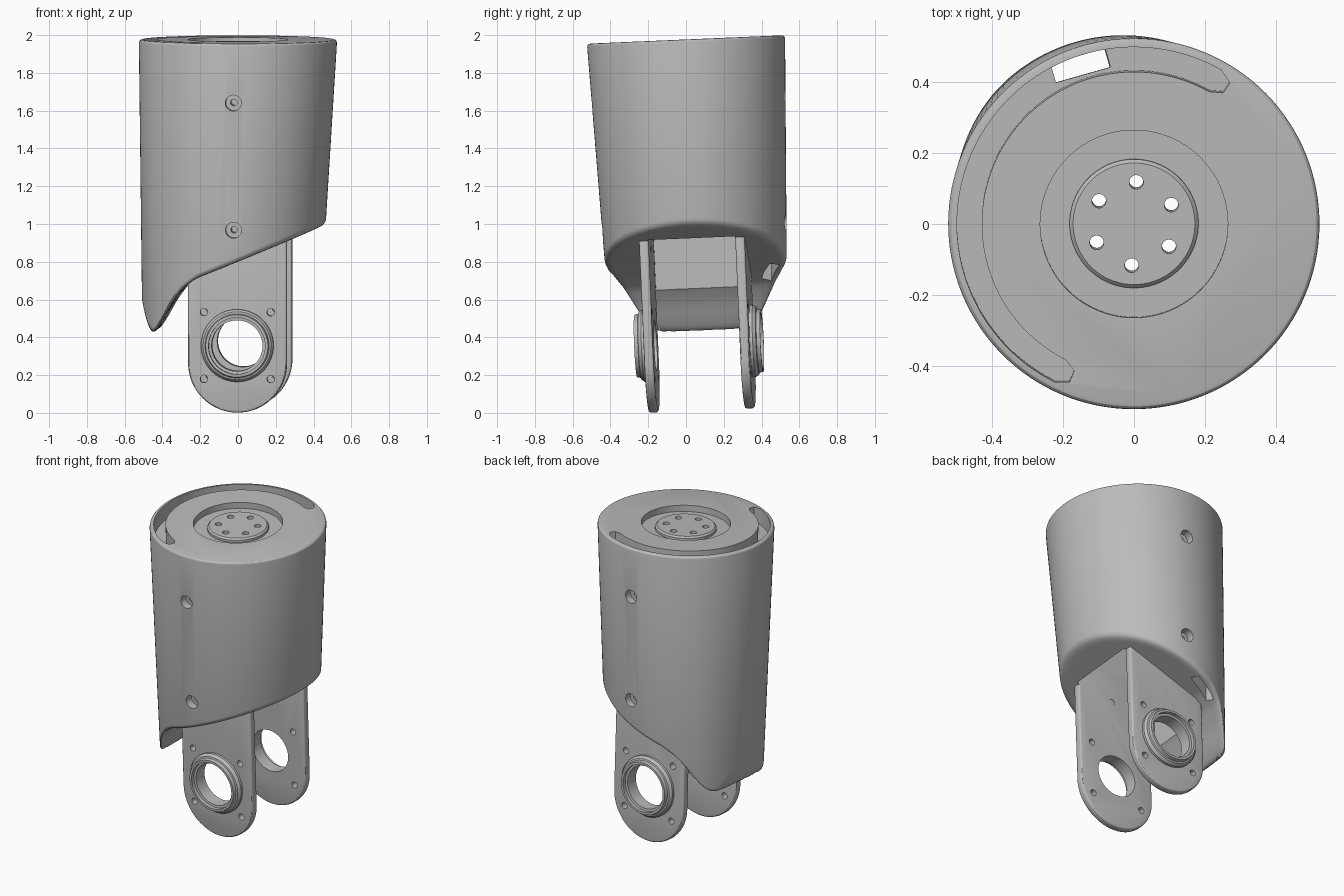
import bpy, bmesh, math
from mathutils import Matrix, Vector

cube = bpy.data.objects.get("Cube")
if cube:
    bpy.data.objects.remove(cube, do_unlink=True)

grey = bpy.data.materials.new("grey")
grey.use_nodes = True
COL = (0.5, 0.5, 0.5, 1)
grey.diffuse_color = COL
grey.node_tree.nodes["Principled BSDF"].inputs["Base Color"].default_value = COL

# Local frame: origin at the centre of the top, slightly tilted and turned in the world
PLACE = (Matrix.Translation((0, 0, 1.977)) @ Matrix.Rotation(0.043, 4, 'X')
         @ Matrix.Rotation(-0.055, 4, 'Z'))
ALONG_Y = Matrix.Rotation(math.pi / 2, 4, 'X')   # local z -> -y, local y -> z
T = Matrix.Translation


def finish(bm, name):
    bmesh.ops.recalc_face_normals(bm, faces=bm.faces)
    me = bpy.data.meshes.new(name)
    bm.to_mesh(me)
    bm.free()
    ob = bpy.data.objects.new(name, me)
    bpy.context.collection.objects.link(ob)
    me.materials.append(grey)
    return ob


def cone(name, r1, r2, depth, mat, n=48):
    bm = bmesh.new()
    bmesh.ops.create_cone(bm, cap_ends=True, segments=n, radius1=r1, radius2=r2,
                          depth=depth, matrix=mat)
    return finish(bm, name)


def box(name, size, mat):
    bm = bmesh.new()
    bmesh.ops.create_cube(bm, size=1, matrix=mat @ Matrix.Diagonal((*size, 1)))
    return finish(bm, name)


def prism(name, pts, depth, mat):
    bm = bmesh.new()
    f = bm.faces.new([bm.verts.new((x, y, 0)) for x, y in pts])
    r = bmesh.ops.extrude_face_region(bm, geom=[f])
    vs = [v for v in r["geom"] if isinstance(v, bmesh.types.BMVert)]
    bmesh.ops.translate(bm, verts=vs, vec=(0, 0, depth))
    bmesh.ops.transform(bm, matrix=mat, verts=bm.verts)
    return finish(bm, name)


def lathe(name, profile, mat, n=64):
    bm = bmesh.new()
    rings = [[bm.verts.new((r * math.cos(2 * math.pi * i / n), r * math.sin(2 * math.pi * i / n), z))
              for i in range(n)] for r, z in profile]
    for a, b in zip(rings, rings[1:] + rings[:1]):
        for i in range(n):
            j = (i + 1) % n
            bm.faces.new((a[i], a[j], b[j], b[i]))
    bmesh.ops.transform(bm, matrix=mat, verts=bm.verts)
    return finish(bm, name)


def cut(ob, cutters):
    for c in cutters:
        c.hide_render = True
        m = ob.modifiers.new("cut", 'BOOLEAN')
        m.object, m.solver = c, 'EXACT'


# Underside height across x: slanted, then dropping to a rounded lip
EDGE = [(-0.6, -1.28), (-0.525, -1.34), (-0.5, -1.42), (-0.465, -1.53), (-0.43, -1.55),
        (-0.39, -1.49), (-0.34, -1.395), (-0.28, -1.31), (-0.2, -1.25), (0.6, -0.924)]


def edge_at(x):
    for (xa, za), (xb, zb) in zip(EDGE, EDGE[1:]):
        if x <= xb:
            return za + (zb - za) * (x - xa) / (xb - xa)
    return EDGE[-1][1]


def under(x):
    return sum(edge_at(x + k * 0.008) for k in (-2, -1, 0, 1, 2)) / 5


def wall(a, z, inset=0):
    r = 0.525 + 0.037 * z - inset
    return Vector((0.025 * z + r * math.cos(a), r * math.sin(a), z))


# Tapered body with filleted rims and heightfield underside
def make_body(n=128, rings=44, fillet=0.03, rim=0.018):
    bm = bmesh.new()
    cols = []
    for i in range(n):
        a = 2 * math.pi * i / n
        col = [wall(a, -rim * (1 - math.sin(t)), rim * (1 - math.cos(t)))
               for t in (math.pi / 2, 1.05, 0.52, 0)]
        z = -1.2
        for _ in range(6):
            z = under(wall(a, z).x) + fillet
        base = wall(a, z)
        centre = Vector((-0.03, 0, 0))
        span = Vector((base.x + 0.03, base.y, 0))
        length = span.length
        for k in range(rings + 4):
            d = fillet * (k / 5) ** 2 if k < 5 else fillet + (length - fillet) * (k - 4) / rings
            p = centre + span * (1 - d / length)
            q = max(fillet - d, 0)
            lift = fillet - math.sqrt(fillet ** 2 - q ** 2)
            p.z = under(p.x) + lift
            col.append(p)
        cols.append([bm.verts.new(p) for p in col])
    mid = bm.verts.new((-0.03, 0, under(-0.03)))
    for i in range(n):
        a, b = cols[i], cols[(i + 1) % n]
        for k in range(len(a) - 1):
            bm.faces.new((a[k], a[k + 1], b[k + 1], b[k]))
        bm.faces.new((a[-1], mid, b[-1]))
    bm.faces.new([c[0] for c in cols])
    return finish(bm, "body")


body = make_body()
boss = cone("hub_disc", 0.182, 0.182, 0.12, T((0, 0, -0.075)), 64)
bev = boss.modifiers.new("chamfer", 'BEVEL')
bev.width, bev.segments = 0.01, 1

# Body cutters: hub recess, inner pocket, cable slot and cable tunnel
recess = cone("recess_cutter", 0.265, 0.265, 0.2, T((0, 0, 0.06)), 96)
pocket = box("pocket_cutter", (0.57, 0.464, 1.6), T((0.0, 0, -0.92)))
A0, A1, STEPS = math.radians(61), math.radians(249), 72
arc = [A0 + (A1 - A0) * i / STEPS for i in range(STEPS + 1)]
pad = 0.035
slot_pts = ([(0.5 * math.cos(a), 0.5 * math.sin(a)) for a in arc[1:-1]]
            + [(0.482 * math.cos(A1 + pad), 0.482 * math.sin(A1 + pad)),
               (0.448 * math.cos(A1 + pad), 0.448 * math.sin(A1 + pad))]
            + [(0.43 * math.cos(a), 0.43 * math.sin(a)) for a in arc[-2:0:-1]]
            + [(0.448 * math.cos(A0 - pad), 0.448 * math.sin(A0 - pad)),
               (0.482 * math.cos(A0 - pad), 0.482 * math.sin(A0 - pad))])
slot = prism("slot_cutter", slot_pts, 0.2, T((0, 0, -0.1)))
tunnel = box("tunnel_cutter", (0.16, 0.055, 1.3), T((-0.175, 0.409, -0.7))
             @ Matrix.Rotation(-0.043, 4, 'X') @ Matrix.Rotation(0.33, 4, 'Z'))

# Hub bolt holes, and counterbored screw holes in front and back
bolts = [cone("bolt_cutter", 0.02, 0.02, 0.6,
              T((0.118 * math.sin(k * math.pi / 3), 0.118 * math.cos(k * math.pi / 3), 0)), 20)
         for k in range(6)]
screws = []
for z in (-0.315, -0.99):
    for s in (-1, 1):
        y = s * (0.525 + 0.037 * z)
        screws.append(cone("counterbore_cutter", 0.042, 0.042, 0.1, T((0.003, y, z)) @ ALONG_Y, 28))
        screws.append(cone("screw_cutter", 0.017, 0.017, 0.3, T((0.003, y, z)) @ ALONG_Y, 20))
cut(body, [recess, pocket, slot, tunnel] + bolts + screws)
cut(boss, bolts)
cutters = [recess, pocket, slot, tunnel] + bolts + screws
parts = [body, boss]

# Fork arms with rounded ends, bearing bores and bushings
CX, CZ, HALF = 0.012, -1.61, 0.262
outline = [(CX - HALF, -0.9)] + [
    (CX - HALF * math.cos(math.pi * i / 32), -1.704 - HALF * math.sin(math.pi * i / 32))
    for i in range(33)] + [(CX + HALF, -0.9)]
bushing_profile = [(0.135, -0.02), (0.135, 0.03), (0.15, 0.032), (0.15, 0.055), (0.165, 0.055),
                   (0.17, 0.035), (0.18, 0.032), (0.192, 0.015), (0.192, -0.02)]
for side, name in ((-1, "front"), (1, "back")):
    arm = prism(name + "_arm", outline, 0.05, T((0, side * 0.255 + 0.025, 0)) @ ALONG_Y)
    b = arm.modifiers.new("soft_edge", 'BEVEL')
    b.width, b.segments, b.limit_method = 0.012, 3, 'ANGLE'
    at = T((CX, side * 0.255, CZ))
    holes = [cone("bore_cutter", 0.135, 0.135, 0.3, at @ ALONG_Y, 64)]
    for dx in (-0.177, 0.177):
        for dz in (-0.177, 0.177):
            holes.append(cone("arm_screw_cutter", 0.02, 0.02, 0.3, at @ T((dx, 0, dz)) @ ALONG_Y, 20))
    holes.append(cone("pin_cutter", 0.02, 0.02, 0.05, T((0.03, side * 0.225, -1.1)) @ ALONG_Y, 20))
    cut(arm, holes)
    cutters += holes
    turn = ALONG_Y if side < 0 else Matrix.Rotation(-math.pi / 2, 4, 'X')
    bushing = lathe(name + "_bushing", bushing_profile, T((CX, side * 0.28, CZ)) @ turn)
    parts += [arm, bushing]

# Bake the cuts, drop the cutters, place and smooth the parts
bpy.context.view_layer.update()
deps = bpy.context.evaluated_depsgraph_get()
baked = [bpy.data.meshes.new_from_object(p.evaluated_get(deps)) for p in parts]
for p, me in zip(parts, baked):
    p.modifiers.clear()
    me.transform(PLACE)
    p.data = me
for c in cutters:
    bpy.data.objects.remove(c, do_unlink=True)
bpy.ops.object.select_all(action='DESELECT')
for p in parts:
    p.select_set(True)
bpy.context.view_layer.objects.active = body
bpy.ops.object.shade_smooth_by_angle(angle=math.radians(30))
